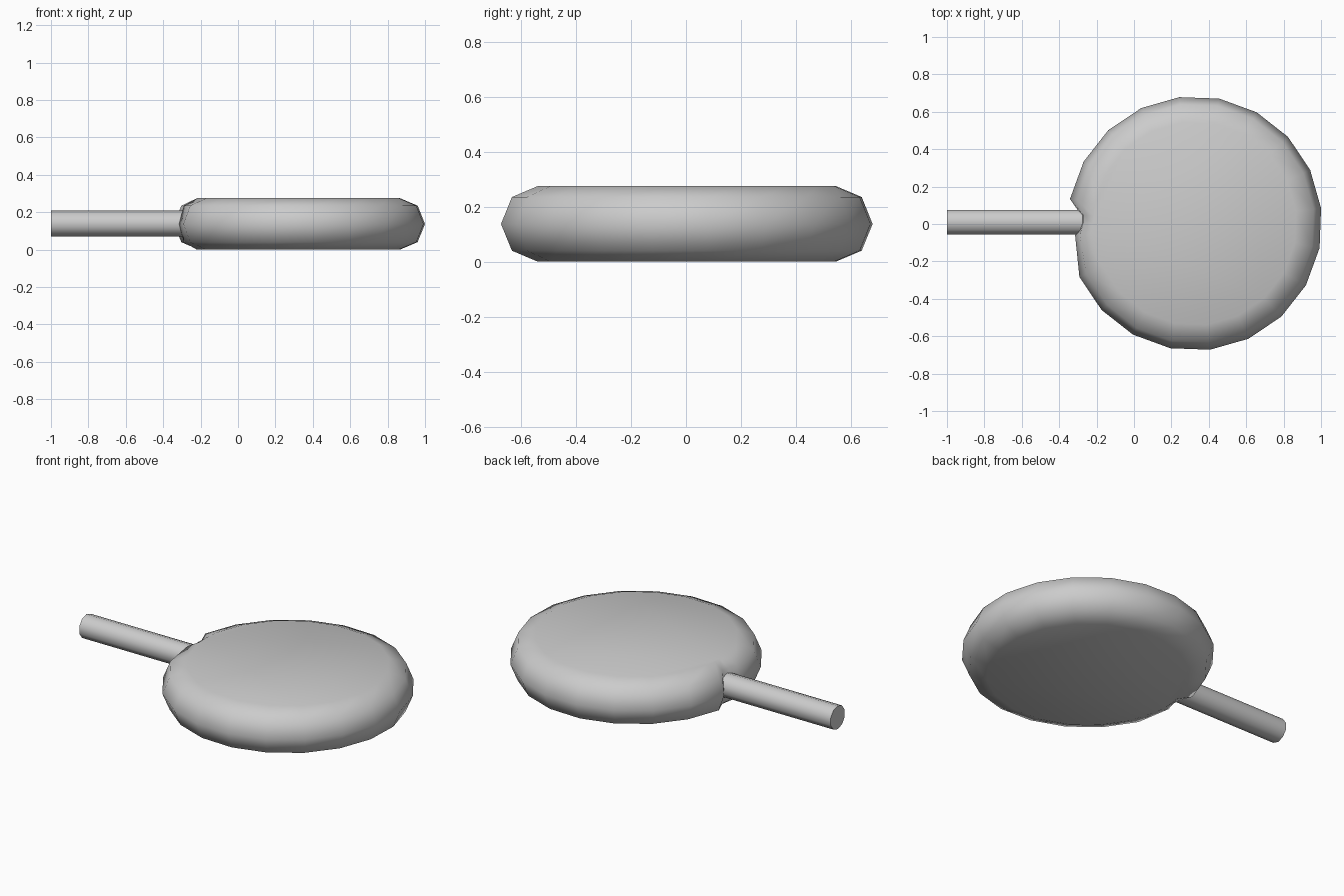
import bpy, bmesh, math

if "Cube" in bpy.data.objects:
    bpy.data.objects.remove(bpy.data.objects["Cube"])

CX, CY = 0.325, 0.003


def finish(bm, name):
    bmesh.ops.recalc_face_normals(bm, faces=bm.faces)
    mesh = bpy.data.meshes.new(name)
    bm.to_mesh(mesh)
    bm.free()
    obj = bpy.data.objects.new(name, mesh)
    bpy.context.collection.objects.link(obj)
    bpy.ops.object.select_all(action='DESELECT')
    obj.select_set(True)
    bpy.context.view_layer.objects.active = obj
    bpy.ops.object.shade_smooth_by_angle(angle=math.radians(60))
    return obj


def loft(bm, rings):
    # Skin consecutive vertex rings and cap both ends
    loops = [[bm.verts.new(p) for p in ring] for ring in rings]
    n = len(loops[0])
    for a, b in zip(loops, loops[1:]):
        for i in range(n):
            j = (i + 1) % n
            bm.faces.new((a[i], a[j], b[j], b[i]))
    bm.faces.new(loops[0])
    bm.faces.new(loops[-1])


# Disc: rounded 20-sided rim, with extra columns forming the dent at the handle
columns = [(6.9 + 18 * k, 0.0) for k in range(20)]
columns[10] = (columns[10][0] - 1.3, 0.037)
columns += [(175.7, 0.07), (180.3, 0.07)]
columns.sort()

profile = [(0.0, 0.545, 0.0), (0.04, 0.64, 0.6), (0.137, 0.68, 1.0),
           (0.235, 0.64, 0.6), (0.275, 0.545, 0.0)]
rings = []
for z, radius, dent in profile:
    rings.append([(CX + (radius - inset * dent) * math.cos(math.radians(a)),
                   CY + (radius - inset * dent) * math.sin(math.radians(a)), z)
                  for a, inset in columns])
bm = bmesh.new()
loft(bm, rings)
finish(bm, "disc")

# Handle: straight 10-sided rod running into the dent
bm = bmesh.new()
loft(bm, [[(x, 0.01 + 0.069 * math.sin(math.tau * k / 10),
            0.139 + 0.069 * math.cos(math.tau * k / 10)) for k in range(10)]
          for x in (-1.0, -0.22)])
finish(bm, "handle")
